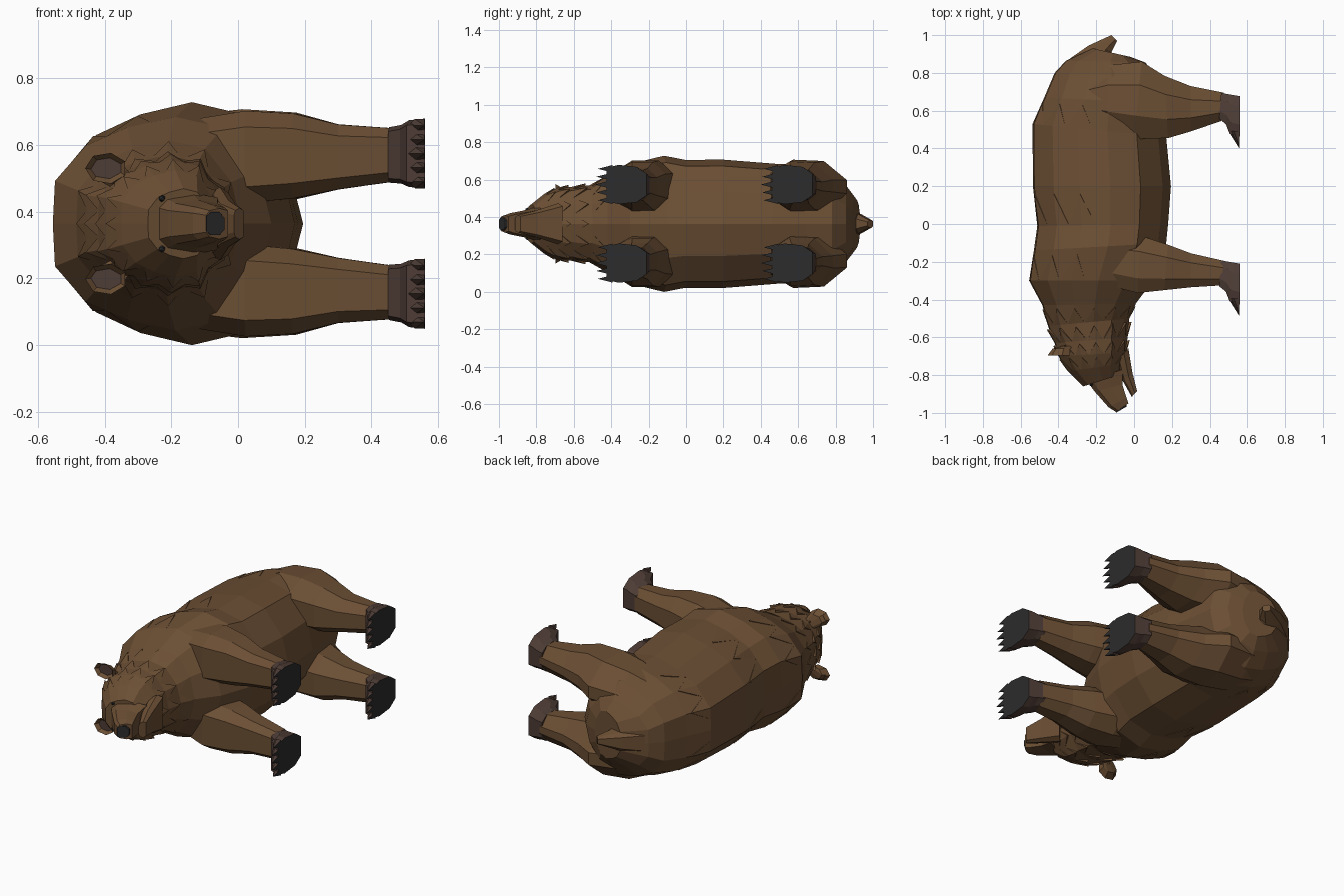
import bpy, bmesh, math
from mathutils import Vector

cube = bpy.data.objects.get("Cube")
if cube:
    bpy.data.objects.remove(cube)

MID = 0.364  # height of the mirror plane: the animal lies on its side, back towards -x


def material(name, rgb):
    m = bpy.data.materials.new(name)
    m.use_nodes = True
    m.diffuse_color = (*rgb, 1)
    bsdf = m.node_tree.nodes["Principled BSDF"]
    bsdf.inputs["Base Color"].default_value = (*rgb, 1)
    bsdf.inputs["Roughness"].default_value = 0.9
    return m


FUR = material("brown fur", (0.147, 0.077, 0.034))
SKIN = material("dark brown skin", (0.075, 0.045, 0.036))
PAD = material("charcoal pad", (0.025, 0.025, 0.026))

# Half outlines: (fraction from first to second edge, fraction of half width)
BODY = [(0, 0), (.01, .4), (.15, .73), (.34, .9), (.56, 1), (.78, .9), (.94, .5), (1, 0)]
MUZZLE = [(0, .55), (.15, .85), (.6, 1), (1, .85)]
LIMB = [(0, .65), (.25, 1), (.72, 1), (1, .5)]
HAUNCH = [(0, .5), (.3, 1), (.7, .95), (1, .25)]
FOOT = [(0, .85), (.3, 1), (.75, .9), (1, .55)]


def ring(section, outline, side=1, grow=1.0):
    """Closed ring of points between two edge points in the mirror plane."""
    ax, ay, bx, by, offset, half = section
    a, b = Vector((ax, ay, MID + side * offset)), Vector((bx, by, MID + side * offset))
    right = [a.lerp(b, t) + Vector((0, 0, w * half)) for t, w in outline]
    left = [a.lerp(b, t) - Vector((0, 0, w * half)) for t, w in reversed(outline) if w > 0]
    centre = (a + b) / 2
    return [centre + (p - centre) * grow for p in right + left]


def finish(bm, name, mats):
    bmesh.ops.recalc_face_normals(bm, faces=bm.faces)
    mesh = bpy.data.meshes.new(name)
    bm.to_mesh(mesh)
    bm.free()
    for m in mats:
        mesh.materials.append(m)
    obj = bpy.data.objects.new(name, mesh)
    bpy.context.collection.objects.link(obj)


def loft(name, sections, outline, mats, side=1, end_mat=0):
    bm = bmesh.new()
    rows = [[bm.verts.new(p) for p in ring(s, outline, side)] for s in sections]
    n = len(rows[0])
    for r, q in zip(rows, rows[1:]):
        for j in range(n):
            bm.faces.new((r[j], r[(j + 1) % n], q[(j + 1) % n], q[j]))
    bm.faces.new(rows[0])
    bm.faces.new(rows[-1]).material_index = end_mat
    finish(bm, name, mats)


# Torso, neck and head as one skin, from rump to brow
torso = [
    (-.22, .93, -.02, .885, 0, .14), (-.36, .865, .06, .855, 0, .2),
    (-.42, .80, .12, .78, 0, .28), (-.475, .67, .14, .64, 0, .32),
    (-.537, .53, .17, .46, 0, .32), (-.535, .2, .195, .2, 0, .343),
    (-.512, -.01, .18, 0, 0, .342), (-.53, -.14, .17, -.1, 0, .364),
    (-.555, -.3, .1, -.3, 0, .32), (-.485, -.43, .01, -.42, 0, .25),
    (-.455, -.54, -.025, -.5, 0, .205), (-.42, -.63, -.035, -.6, 0, .197),
    (-.4, -.7, -.04, -.68, 0, .192), (-.35, -.78, -.06, -.74, 0, .16),
    (-.27, -.86, -.08, -.80, 0, .105)]
loft("torso_and_head", torso, BODY, [FUR])
loft("muzzle", [(-.25, -.83, -.06, -.77, 0, .092), (-.21, -.885, -.062, -.85, 0, .072),
                (-.135, -.97, -.04, -.92, 0, .057), (-.095, -.995, -.03, -.95, 0, .046)],
     MUZZLE, [FUR])
loft("lower_jaw", [(-.09, -.72, -.03, -.66, 0, .11), (-.06, -.83, -.008, -.79, 0, .07),
                   (-.012, -.915, .016, -.885, 0, .047)], MUZZLE, [FUR])
loft("tail", [(-.34, .875, -.06, .86, 0, .07), (-.24, .945, -.12, .91, 0, .052),
              (-.12, 1.0, -.09, .97, 0, .02)], LIMB, [FUR])
loft("nose", [(-.1, -.97, -.04, -.94, 0, .036), (-.095, -.999, -.04, -.967, 0, .034)],
     LIMB, [PAD])


def locks(name, index, grow, chosen):
    """Pointed locks that lie back from one torso ring to the previous one."""
    bm = bmesh.new()
    front = ring(torso[index], BODY)
    low = ring(torso[index - 1], BODY, grow=.93)
    high = ring(torso[index - 1], BODY, grow=grow)
    n = len(front)
    for j in chosen:
        a = front[j].lerp(front[j - 1], .5)
        b = front[j].lerp(front[(j + 1) % n], .5)
        mid = front[j]
        va, vb, vm, vt, vl = [bm.verts.new(p) for p in
                              (a, b, mid, mid.lerp(high[j], .8), mid.lerp(low[j], .8))]
        for f in ((va, vm, vt), (vm, vb, vt), (va, vt, vl), (vb, vl, vt), (va, vl, vb, vm)):
            bm.faces.new(f)
    finish(bm, name, [FUR])


for i, grow in ((10, 1.03), (11, 1.08), (12, 1.08), (13, 1.05)):
    locks("neck_locks_%d" % i, i, grow, range(14))
for i in (4, 6, 8):
    locks("back_locks_%d" % i, i, 1.015, (1, 2, 3, 11, 12, 13))

# Limbs: front edge to back edge, from inside the body down to the ankle
front_leg = [(-.28, -.27, -.28, -.1, .16, .09), (-.12, -.33, -.12, -.05, .185, .13),
             (.02, -.365, .03, -.06, .2, .138),
             (.16, -.35, .18, -.11, .203, .127), (.3, -.335, .3, -.155, .2, .097),
             (.46, -.325, .475, -.195, .206, .08)]
hind_leg = [(-.32, .58, -.32, .74, .16, .09), (-.14, .49, -.14, .84, .185, .14),
            (0, .45, .04, .86, .198, .145),
            (.18, .455, .16, .785, .203, .13), (.3, .49, .3, .73, .2, .098),
            (.46, .545, .475, .695, .206, .08)]
paw = [(.45, -.33, .46, -.193, .206, .083), (.485, -.358, .5, -.2, .208, .088),
       (.505, -.41, .53, -.205, .21, .1), (.56, -.425, .56, -.21, .21, .105)]


def claws(name, shift, side):
    bm = bmesh.new()
    for k in range(5):
        z = MID + side * .21 + (k - 2) * .042
        y = shift - .41 + .008 * abs(k - 2)
        base = [bm.verts.new((x, y, z + d)) for x, d in
                ((.51, 0), (.53, .02), (.56, .02), (.56, -.02), (.53, -.02))]
        tip = bm.verts.new((.558, y - .077, z))
        bm.faces.new(base)
        for j in range(5):
            face = bm.faces.new((base[j], base[(j + 1) % 5], tip))
            face.material_index = 1 if j == 2 else 0  # underside
    finish(bm, name, [SKIN, PAD])


for side, word in ((1, "upper"), (-1, "lower")):
    for end, leg, outline, shift in (("front", front_leg, LIMB, 0),
                                     ("hind", hind_leg, HAUNCH, .887)):
        label = "%s_%s" % (word, end)
        loft(label + "_leg", leg, outline, [FUR], side)
        foot = [(a, b + shift, c, d + shift, o, h) for a, b, c, d, o, h in paw]
        loft(label + "_paw", foot, FOOT, [SKIN, PAD], side, 1)
        claws(label + "_claws", shift, side)

    # Ear: a cup that widens from the skull, with a recessed dark inside
    bm = bmesh.new()
    rows = []
    for size, x, y, w in ((.03, -.33, -.64, .11), (.048, -.383, -.66, .155),
                          (.063, -.395, -.697, .166)):
        rows.append([bm.verts.new((x + size * math.cos(k * math.tau / 7 + math.pi), y,
                                   MID + side * (w + .75 * size * math.sin(k * math.tau / 7))))
                     for k in range(7)])
    for r, q in zip(rows, rows[1:]):
        for j in range(7):
            bm.faces.new((r[j], r[(j + 1) % 7], q[(j + 1) % 7], q[j]))
    bm.faces.new(rows[0])
    inside = bm.faces.new(rows[-1])
    bmesh.ops.recalc_face_normals(bm, faces=bm.faces)
    bmesh.ops.inset_region(bm, faces=[inside], thickness=.015)
    inside.material_index = 1
    for v in inside.verts:
        v.co.y += .02
    finish(bm, word + "_ear", [FUR, SKIN])

    # Eye
    bm = bmesh.new()
    bmesh.ops.create_icosphere(bm, subdivisions=1, radius=.011)
    bmesh.ops.translate(bm, verts=bm.verts, vec=(-.228, -.848, MID + side * .076))
    finish(bm, word + "_eye", [PAD])
